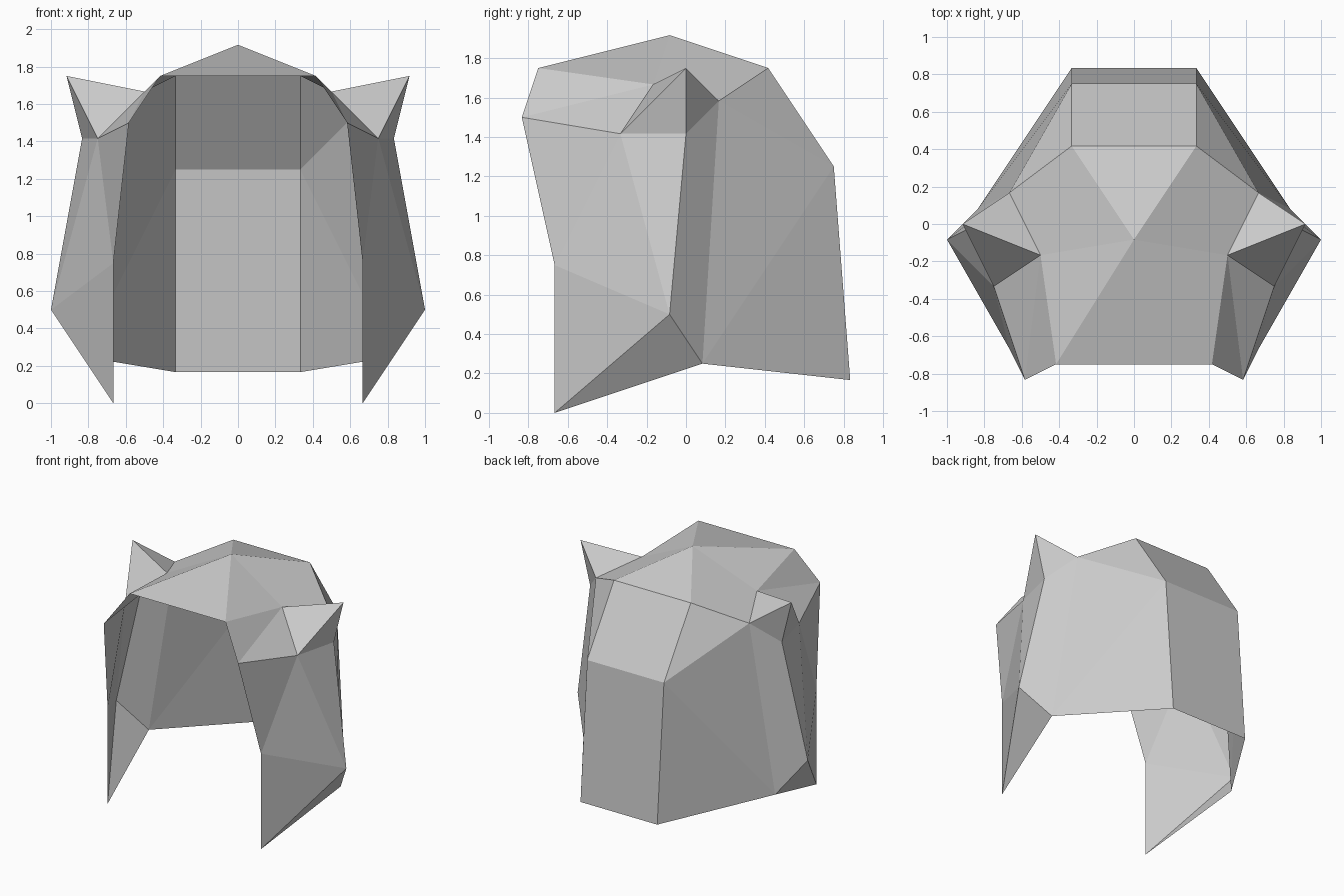
import bpy
import bmesh
from mathutils import Vector

cube = bpy.data.objects.get("Cube")
if cube:
    bpy.data.objects.remove(cube, do_unlink=True)

UNIT = 1 / 12  # every corner sits on a twelfth-unit lattice

# Corners of the left half
P = dict(
    apex=(0, -1, 23),
    crown_back=(4, 5, 21), crown_back_mid=(0, 5, 21),
    nape=(4, 9, 15), nape_mid=(0, 9, 15),
    hem=(4, 10, 2), hem_mid=(0, 10, 2),
    brow=(5, -9, 21), brow_mid=(0, -9, 21),
    temple=(7, -10, 18), jaw=(8, -8, 9), lock_tip=(8, -8, 0),
    cheek=(12, -1, 6), side_hem=(10, 1, 3),
    ear_tip=(11, 0, 21), ear_inner=(6, -2, 20), ear_front=(9, -4, 17),
    ear_back=(8, 2, 19), ear_outer=(10, 0, 17),
)

grey = bpy.data.materials.new("plain grey")
grey.use_nodes = True
colour = (0.6, 0.6, 0.6, 1)
grey.diffuse_color = colour
grey.node_tree.nodes["Principled BSDF"].inputs["Base Color"].default_value = colour


def shell(name, faces):
    """Flat-shaded half sheet facing outward, mirrored across x."""
    bm = bmesh.new()
    verts = {}
    for line in faces:
        keys = line.split()
        for k in keys:
            if k not in verts:
                verts[k] = bm.verts.new(Vector(P[k]) * UNIT)
        face = bm.faces.new([verts[k] for k in keys])
        face.normal_update()
        if face.normal.dot(face.calc_center_median() - Vector((0, 0, 1))) < 0:
            face.normal_flip()
    mesh = bpy.data.meshes.new(name)
    bm.to_mesh(mesh)
    bm.free()
    mesh.materials.append(grey)
    obj = bpy.data.objects.new(name, mesh)
    bpy.context.collection.objects.link(obj)
    mirror = obj.modifiers.new("mirror", "MIRROR")
    mirror.use_clip = True
    return obj


# Top of the hood
shell("crown", [
    "apex crown_back_mid crown_back",
    "apex crown_back ear_back ear_inner",
    "apex ear_inner brow",
    "apex brow brow_mid",
    "brow ear_inner temple",
    "temple ear_inner ear_front",
])

# Back wall and rear sides
shell("back_panel", [
    "crown_back_mid crown_back nape nape_mid",
    "nape_mid nape hem hem_mid",
    "crown_back ear_back nape",
    "nape ear_back side_hem",
    "nape side_hem hem",
    "ear_back ear_outer cheek side_hem",
])

# Long pointed pieces beside the face
shell("side_locks", [
    "temple ear_front jaw",
    "ear_front cheek jaw",
    "ear_front ear_outer cheek",
    "jaw cheek lock_tip",
    "lock_tip cheek side_hem",
])

# Pointed ears
shell("ears", [
    "ear_tip ear_inner ear_front",
    "ear_tip ear_inner ear_back",
    "ear_tip ear_back ear_outer",
    "ear_tip ear_outer ear_front",
])
